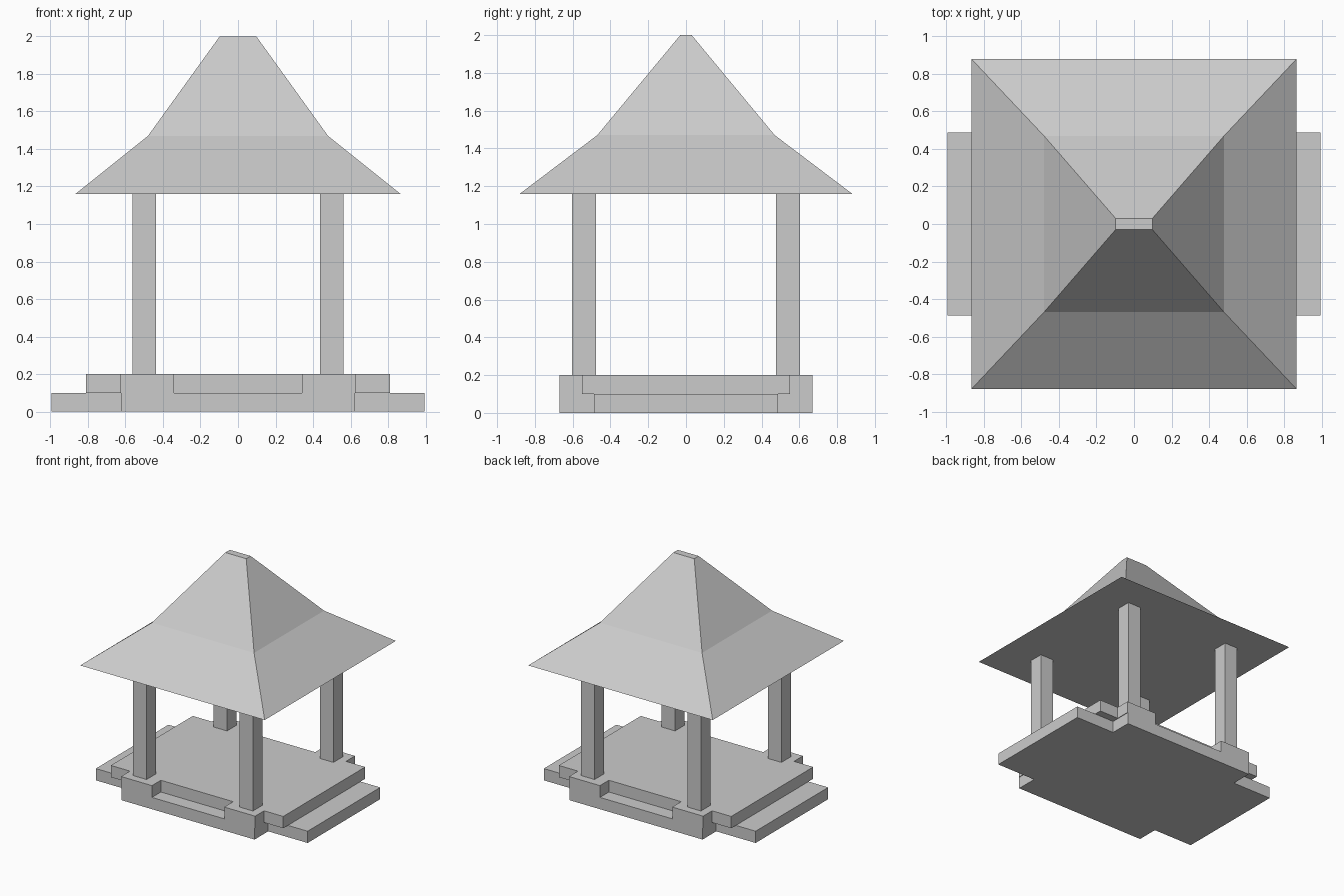
import bpy
import bmesh

if "Cube" in bpy.data.objects:
    bpy.data.objects.remove(bpy.data.objects["Cube"])


def finish(name, bm):
    bmesh.ops.recalc_face_normals(bm, faces=bm.faces)
    mesh = bpy.data.meshes.new(name)
    bm.to_mesh(mesh)
    bm.free()
    obj = bpy.data.objects.new(name, mesh)
    bpy.context.collection.objects.link(obj)
    return obj


def prism(name, outline, z0, z1):
    """Extrude a plan outline from z0 up to z1."""
    bm = bmesh.new()
    face = bm.faces.new([bm.verts.new((x, y, z0)) for x, y in outline])
    top = bmesh.ops.extrude_face_region(bm, geom=[face])["geom"]
    verts = [v for v in top if isinstance(v, bmesh.types.BMVert)]
    bmesh.ops.translate(bm, verts=verts, vec=(0, 0, z1 - z0))
    return finish(name, bm)


def mirrored(quarter):
    """Complete a plan outline from its +x +y quarter, right side to back."""
    half = quarter + [(-x, y) for x, y in reversed(quarter)]
    return half + [(-x, -y) for x, y in half]


def hip_roof(name, rings):
    """Stack rectangular rings (half x, half y, z) into a closed roof."""
    bm = bmesh.new()
    loops = [[bm.verts.new((sx * hx, sy * hy, z))
              for sx, sy in ((-1, -1), (1, -1), (1, 1), (-1, 1))]
             for hx, hy, z in rings]
    for low, high in zip(loops, loops[1:]):
        for i in range(4):
            j = (i + 1) % 4
            bm.faces.new((low[i], low[j], high[j], high[i]))
    bm.faces.new(loops[0][::-1])
    bm.faces.new(loops[-1])
    return finish(name, bm)


# Lower plinth with a long step on each side
prism("plinth_with_side_steps",
      mirrored([(0.995, 0.487), (0.625, 0.487), (0.625, 0.67)]), 0, 0.10)

# Floor slab with side ledges, recessed for the front and back steps
prism("floor_slab",
      mirrored([(0.81, 0.55), (0.63, 0.55), (0.63, 0.67),
                (0.34, 0.67), (0.34, 0.55)]), 0.10, 0.20)

# Four square posts
for side, sx in (("left", -1), ("right", 1)):
    for end, sy in (("front", -1), ("back", 1)):
        x, y, h = sx * 0.50, sy * 0.54, 0.0625
        prism(f"{end}_{side}_post",
              [(x - h, y - h), (x + h, y - h), (x + h, y + h), (x - h, y + h)],
              0.20, 1.16)

# Two-pitch hipped roof with a small flat ridge
hip_roof("roof", [(0.867, 0.88, 1.16), (0.48, 0.47, 1.47), (0.098, 0.03, 2.0)])
